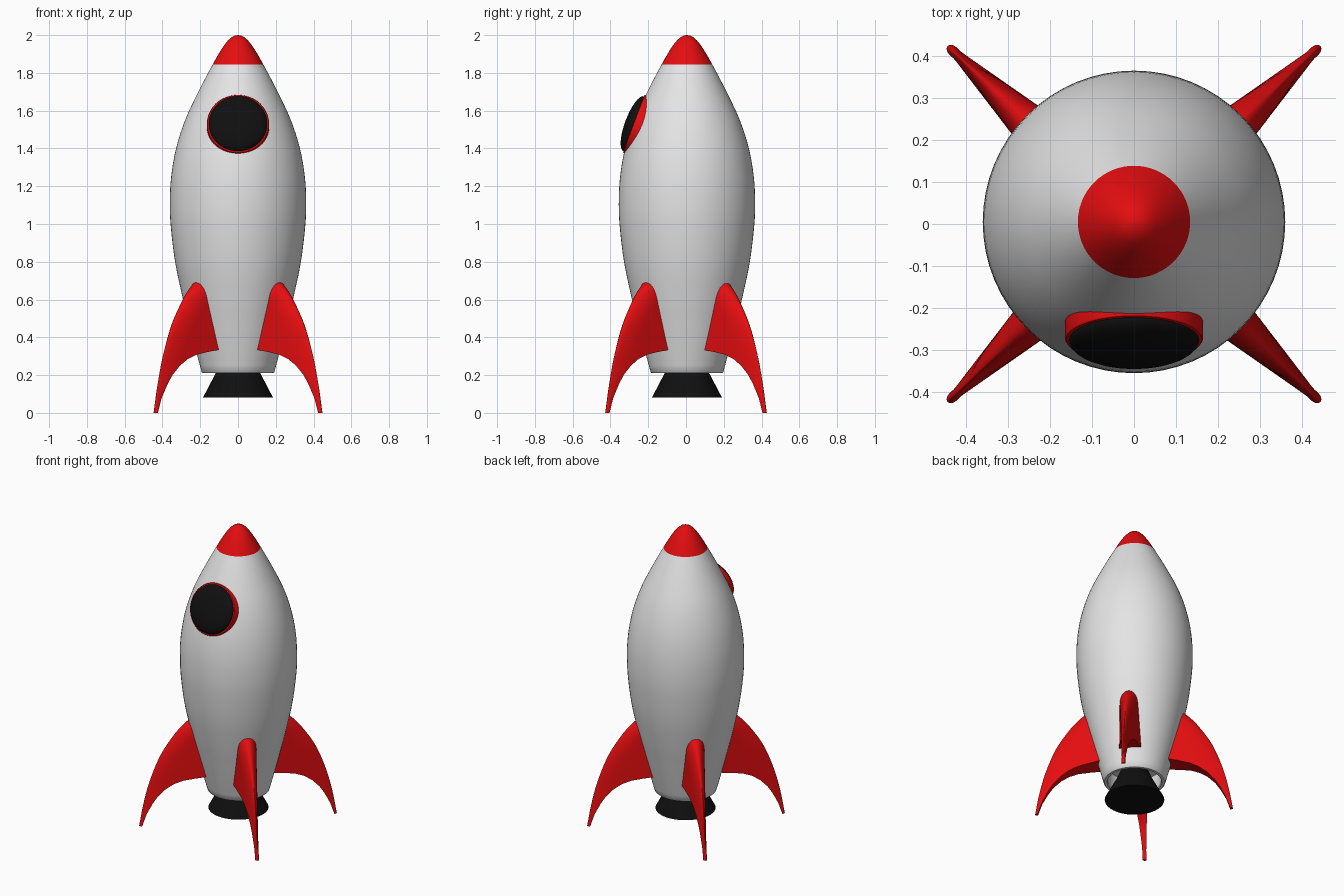
import bpy, bmesh, math
from mathutils import Vector, Matrix

if "Cube" in bpy.data.objects:
    bpy.data.objects.remove(bpy.data.objects["Cube"])


def material(name, rgb):
    m = bpy.data.materials.new(name)
    m.diffuse_color = (*rgb, 1)
    m.use_nodes = True
    m.node_tree.nodes["Principled BSDF"].inputs["Base Color"].default_value = m.diffuse_color
    return m


WHITE = material("hull white", (0.78, 0.78, 0.78))
RED = material("bright red", (0.78, 0.004, 0.005))
BLACK = material("black", (0.005, 0.005, 0.005))
CENTRE_Y = 0.005


def finish(name, bm, mats, angle=35):
    bmesh.ops.recalc_face_normals(bm, faces=bm.faces)
    me = bpy.data.meshes.new(name)
    bm.to_mesh(me)
    bm.free()
    for m in mats:
        me.materials.append(m)
    me.shade_smooth()
    me.set_sharp_from_angle(angle=math.radians(angle))
    ob = bpy.data.objects.new(name, me)
    bpy.context.collection.objects.link(ob)
    return ob


def interp(pts, x, smooth=True):
    """Smooth or straight interpolation through (x, value) points."""
    i = max(k for k in range(len(pts) - 1) if k == 0 or pts[k][0] <= x)
    (x0, y0), (x1, y1) = pts[i], pts[i + 1]
    t = (x - x0) / (x1 - x0)
    if not smooth:
        return y0 + (y1 - y0) * t

    def slope(k):
        a, b = pts[max(k - 1, 0)], pts[min(k + 1, len(pts) - 1)]
        return (b[1] - a[1]) / (b[0] - a[0]) * (x1 - x0)
    return ((2*t**3 - 3*t**2 + 1) * y0 + (t**3 - 2*t**2 + t) * slope(i)
            + (3*t**2 - 2*t**3) * y1 + (t**3 - t**2) * slope(i + 1))


def loft(bm, rings, cap_start=True, cap_end=True):
    rows = [[bm.verts.new(p) for p in ring] for ring in rings]
    n = len(rows[0])
    for a, b in zip(rows, rows[1:]):
        for j in range(n):
            bm.faces.new((a[j], a[(j + 1) % n], b[(j + 1) % n], b[j]))
    if cap_start:
        bm.faces.new(rows[0])
    if cap_end:
        bm.faces.new(rows[-1])


def lathe(profile, sides=64):
    """Revolve (radius, z) points around z."""
    bm = bmesh.new()
    loft(bm, [[(r * math.cos(a), r * math.sin(a), z)
               for a in (2 * math.pi * k / sides for k in range(sides))]
              for r, z in profile])
    return bm


# Hull and nose: one lathed shell with a recess underneath, coloured by height
hull = [(0.215, 0.192), (0.3, 0.215), (0.4, 0.241), (0.5, 0.266), (0.6, 0.291),
        (0.8, 0.333), (1.0, 0.357), (1.12, 0.361), (1.25, 0.354), (1.4, 0.328),
        (1.55, 0.280), (1.7, 0.210), (1.845, 0.134), (1.92, 0.091)]
profile = [(0.165, 0.32), (0.165, 0.215), (0.17, 0.21), (0.186, 0.21)]
profile += [(interp(hull, z), z) for z in
            [0.215 + (1.845 - 0.215) * k / 44 for k in range(45)]]
profile += [(0.113, 1.883), (0.091, 1.92), (0.071, 1.95), (0.052, 1.973),
            (0.034, 1.989), (0.017, 1.997), (0.003, 2.0)]
bm = lathe(profile)
for f in bm.faces:
    f.material_index = 1 if f.calc_center_median().z > 1.845 else 0
body = finish("hull", bm, [WHITE, RED])
body.location.y = CENTRE_Y

# Engine nozzle
nozzle = finish("engine_nozzle",
                lathe([(0.07, 0.32), (0.118, 0.21), (0.185, 0.082)]), [BLACK])
nozzle.location.y = CENTRE_Y

# Porthole: tilted red rim with a bulging black pane
normal = Vector((0, -0.937, 0.35))
place = Matrix.Translation((0, -0.275, 1.53)) @ \
    normal.to_track_quat('Z', 'Y').to_matrix().to_4x4()
rim = finish("porthole_rim",
             lathe([(0.165, -0.09), (0.165, -0.004), (0.162, 0.001), (0.152, 0.003)]), [RED])
pane = finish("porthole_pane",
              lathe([(0.155, -0.01)] + [(0.155 * math.cos(a), 0.002 + 0.046 * math.sin(a))
                     for a in (math.radians(89 * k / 10) for k in range(11))]),
              [BLACK], 60)
rim.matrix_world = place
pane.matrix_world = place

# Fins: stacked horizontal sections, round leading edge, flat inner edge
outer = [(0, 0.615), (0.15, 0.588), (0.3, 0.549), (0.47, 0.482), (0.6, 0.398),
         (0.66, 0.345), (0.70, 0.293), (0.73, 0.215)]
inner = [(0, 0.598), (0.08, 0.571), (0.15, 0.535), (0.2, 0.503), (0.25, 0.455),
         (0.285, 0.405), (0.308, 0.35), (0.322, 0.28), (0.335, 0.2), (0.34, 0.165), (0.8, 0.165)]
levels = [0, 0.02, 0.05, 0.08, 0.115, 0.15, 0.175, 0.2, 0.225, 0.25, 0.27, 0.285,
          0.297, 0.308, 0.322, 0.335, 0.34] + [0.34 + 0.39 * k / 16 for k in range(1, 17)]


def fin(name, angle):
    bm = bmesh.new()
    rings = []
    for z in levels:
        ri, ro = interp(inner, z, False), interp(outer, z)
        width = min(0.11, ro - ri)
        side = []
        for k in range(13):
            r = ri + (ro - ri) * math.sin(k / 12 * math.pi / 2)
            edge = 1 - min(1, (ro - r) / width)
            h = max(0.012, 0.102 - 0.155 * r) * math.sqrt(max(0, 1 - edge * edge))
            side.append((r, max(h, 0.0005), z))
        rings.append(side + [(r, -h, z) for r, h, z in reversed(side)])
    loft(bm, rings)
    ob = finish(name, bm, [RED], 50)
    ob.rotation_euler.z = angle


A = math.radians(43.7)
for name, angle in (("fin_back_right", A), ("fin_back_left", math.pi - A),
                    ("fin_front_left", math.pi + A), ("fin_front_right", -A)):
    fin(name, angle)
